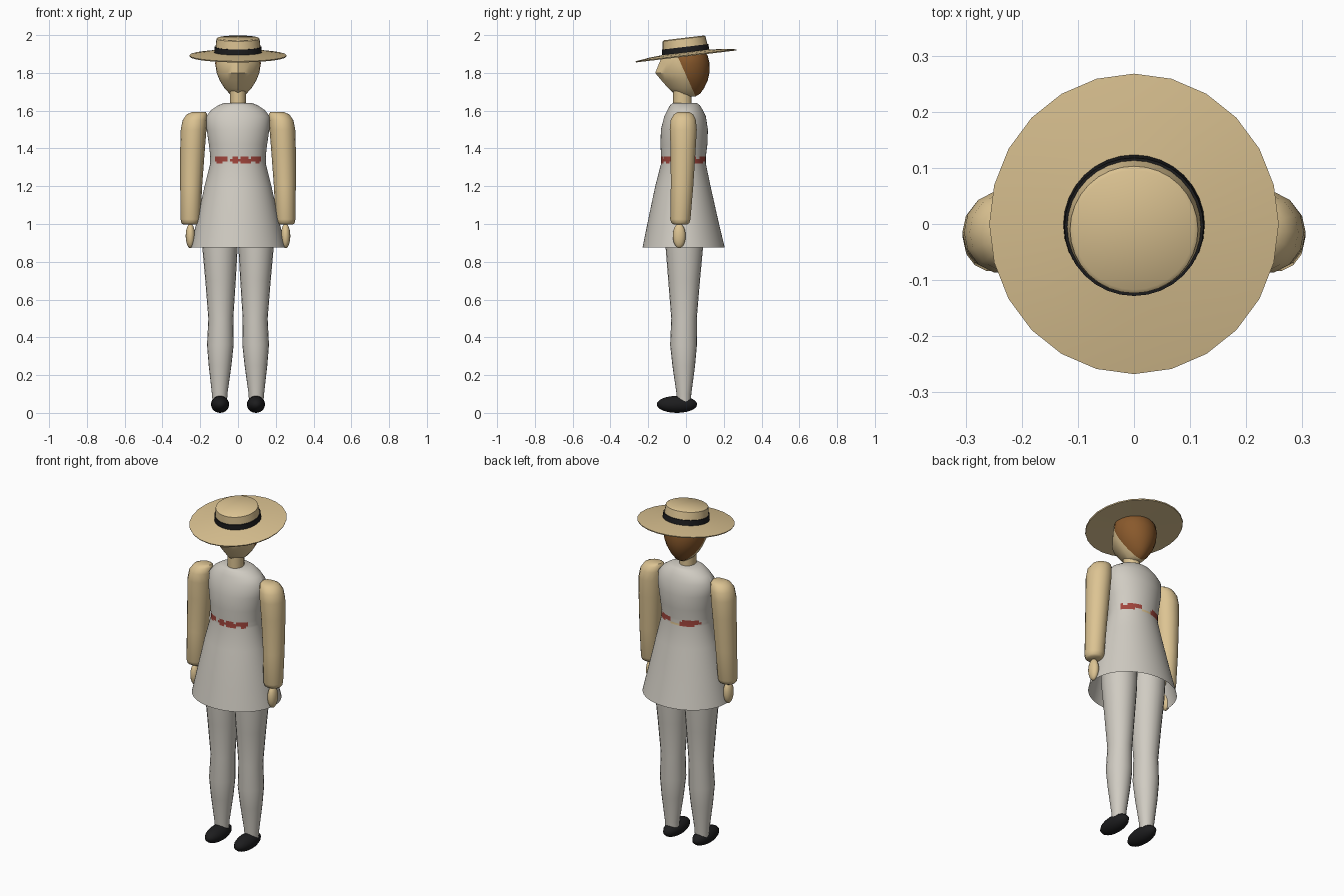
import bpy, bmesh, math, random
from mathutils import Matrix, Vector

random.seed(4)
if "Cube" in bpy.data.objects:
    bpy.data.objects.remove(bpy.data.objects["Cube"])


def material(name, rgb):
    m = bpy.data.materials.new(name)
    m.use_nodes = True
    m.diffuse_color = (*rgb, 1)
    m.node_tree.nodes["Principled BSDF"].inputs["Base Color"].default_value = (*rgb, 1)
    return m


CREAM = material("cream cloth", (0.63, 0.60, 0.54))
TAN = material("tan skin and straw", (0.72, 0.55, 0.29))
BROWN = material("brown hair", (0.25, 0.10, 0.025))
RED = material("red belt", (0.36, 0.06, 0.045))
BLACK = material("black leather", (0.012, 0.012, 0.013))


def finish(bm, name, mats, sharp=40):
    bmesh.ops.recalc_face_normals(bm, faces=bm.faces)
    mesh = bpy.data.meshes.new(name)
    bm.to_mesh(mesh)
    bm.free()
    for m in mats:
        mesh.materials.append(m)
    ob = bpy.data.objects.new(name, mesh)
    bpy.context.collection.objects.link(ob)
    bpy.ops.object.select_all(action="DESELECT")
    ob.select_set(True)
    bpy.context.view_layer.objects.active = ob
    bpy.ops.object.shade_smooth_by_angle(angle=math.radians(sharp))
    return ob


def loft(sections, sides, ridge=0, bottom=True, top=True, side=1):
    """Stack rings given as (z, x0, x1, y0, y1); ridge sharpens the front."""
    bm = bmesh.new()
    rings = []
    for z, x0, x1, y0, y1 in sections:
        ring = []
        for i in range(sides):
            a = math.tau * i / sides
            c, s = math.cos(a), math.sin(a)
            if s < 0:
                s = s * (1 - ridge) - ridge * (1 - abs(c))
            # the ridged head keeps its widest line at y = 0
            mid = 0 if ridge else (y0 + y1) / 2
            y = mid + s * ((y1 - mid) if s > 0 else (mid - y0))
            ring.append(bm.verts.new((side * ((x0 + x1) / 2 + c * (x1 - x0) / 2), y, z)))
        rings.append(ring)
    for a, b in zip(rings, rings[1:]):
        for i in range(sides):
            j = (i + 1) % sides
            bm.faces.new((a[i], a[j], b[j], b[i]))
    if bottom:
        bm.faces.new(rings[0])
    if top:
        bm.faces.new(rings[-1])
    return bm


def ellipsoid(name, mat, centre, radii):
    bm = bmesh.new()
    bmesh.ops.create_uvsphere(bm, u_segments=16, v_segments=12, radius=1)
    bmesh.ops.transform(bm, verts=bm.verts,
                        matrix=Matrix.Translation(centre) @ Matrix.Diagonal((*radii, 1)))
    return finish(bm, name, [mat], 60)


def lathe(name, mat, profile, sides, stretch=1.0):
    """Spin a closed (radius, z) outline, then tilt it into the hat position."""
    bm = bmesh.new()
    rings = []
    for r, z in profile:
        if r == 0:
            rings.append([bm.verts.new((0, 0, z))] * sides)
        else:
            rings.append([bm.verts.new((r * math.cos(math.tau * i / sides),
                                        stretch * r * math.sin(math.tau * i / sides), z))
                          for i in range(sides)])
    for a, b in zip(rings, rings[1:] + rings[:1]):
        for i in range(sides):
            j = (i + 1) % sides
            quad = list(dict.fromkeys((a[i], a[j], b[j], b[i])))
            if len(quad) > 2:
                bm.faces.new(quad)
    bmesh.ops.transform(bm, verts=bm.verts, matrix=Matrix.Translation((0, 0, 1.895))
                        @ Matrix.Rotation(math.radians(6.8), 4, "X"))
    return finish(bm, name, [mat], 45)


# Dress: flared open skirt with a ragged painted belt
SIDES = 64
BELT = (1.32, 1.332, 1.345, 1.357)
dress_rings = [(0.875, -.25, .25, -.23, .205), (1.0, -.222, .222, -.205, .175),
               (1.2, -.177, .177, -.163, .13)]
dress_rings += [(z, -.147, .147, -.132, .105) for z in BELT]
dress_rings += [(1.42, -.154, .154, -.135, .113), (1.5, -.166, .166, -.133, .116),
                (1.57, -.168, .168, -.115, .105), (1.605, -.14, .14, -.097, .088),
                (1.628, -.105, .105, -.085, .074), (1.64, -.075, .075, -.07, .058)]
bm = loft(dress_rings, SIDES, bottom=False)
for f in bm.faces:
    p = f.calc_center_median()
    if BELT[0] < p.z < BELT[-1]:
        front_gap = p.y < 0 and -.06 < p.x < -.04
        side_gap = -.08 < p.y < .04
        back_gap = p.y > 0 and abs(p.x) < .025
        middle = BELT[1] < p.z < BELT[2]
        if not (front_gap or side_gap or back_gap) and (middle or random.random() < .65):
            f.material_index = 1
        elif back_gap and p.z < BELT[1]:
            f.material_index = 2
finish(bm, "dress", [CREAM, RED, TAN])

# Neck
finish(loft([(1.62, -.043, .043, -.068, .03), (1.72, -.043, .043, -.068, .03)], 16),
       "neck", [TAN])

# Head: egg with a pointed face, cut along the hairline
bm = loft([(1.675, -.025, .025, -.03, .05), (1.69, -.045, .045, -.062, .075),
           (1.72, -.072, .072, -.095, .096), (1.76, -.097, .097, -.13, .115),
           (1.80, -.113, .113, -.163, .124), (1.85, -.121, .121, -.143, .125),
           (1.89, -.117, .117, -.125, .115), (1.93, -.09, .09, -.09, .09),
           (1.95, -.05, .05, -.05, .05)], 24, ridge=.45)
hair_point = Vector((0, -.005, 1.8))
hair_normal = Vector((0, 1, .45))
bmesh.ops.bisect_plane(bm, geom=bm.verts[:] + bm.edges[:] + bm.faces[:],
                       plane_co=hair_point, plane_no=hair_normal)
for f in bm.faces:
    f.material_index = int((f.calc_center_median() - hair_point).dot(hair_normal) > 0)
finish(bm, "head", [TAN, BROWN])

# Straw hat: drooping brim, flat crown and band
lathe("hat_brim", TAN, [(.1, -.002), (.256, -.008), (.258, -.002), (.19, .008), (.1, .016)],
      24, 1.045)
lathe("hat_crown", TAN, [(0, .091), (.107, .091), (.114, .086), (.123, .01), (0, .01)], 32)
lathe("hat_band", BLACK, [(.118, .013), (.126, .013), (.124, .043), (.115, .043)], 32)

for side, word in ((1, "left"), (-1, "right")):
    # Sleeved arm
    arm = [(.997, .215, .29, -.065, .005), (1.005, .204, .3, -.078, .018),
           (1.025, .198, .304, -.085, .025), (1.2, .19, .306, -.082, .04),
           (1.4, .175, .306, -.083, .053), (1.5, .167, .303, -.088, .059),
           (1.55, .164, .293, -.083, .054), (1.58, .163, .272, -.066, .04),
           (1.592, .17, .245, -.045, .02)]
    finish(loft(arm, 14, side=side), word + "_arm", [TAN], 50)
    # Hand
    ellipsoid(word + "_hand", TAN, (side * .252, -.036, .937), (.025, .034, .065))
    # Leg
    leg = [(.06, .058, .135, -.048, .026), (.1, .056, .138, -.05, .028),
           (.25, .035, .155, -.072, .048), (.36, .023, .164, -.084, .058),
           (.5, .025, .157, -.078, .057), (.7, .012, .173, -.094, .074),
           (.875, .002, .189, -.108, .09), (1.0, .001, .195, -.11, .095)]
    finish(loft(leg, 20, side=side), word + "_leg", [CREAM])
    # Shoe
    ellipsoid(word + "_shoe", BLACK, (side * .095, -.048, .045), (.048, .107, .045))
